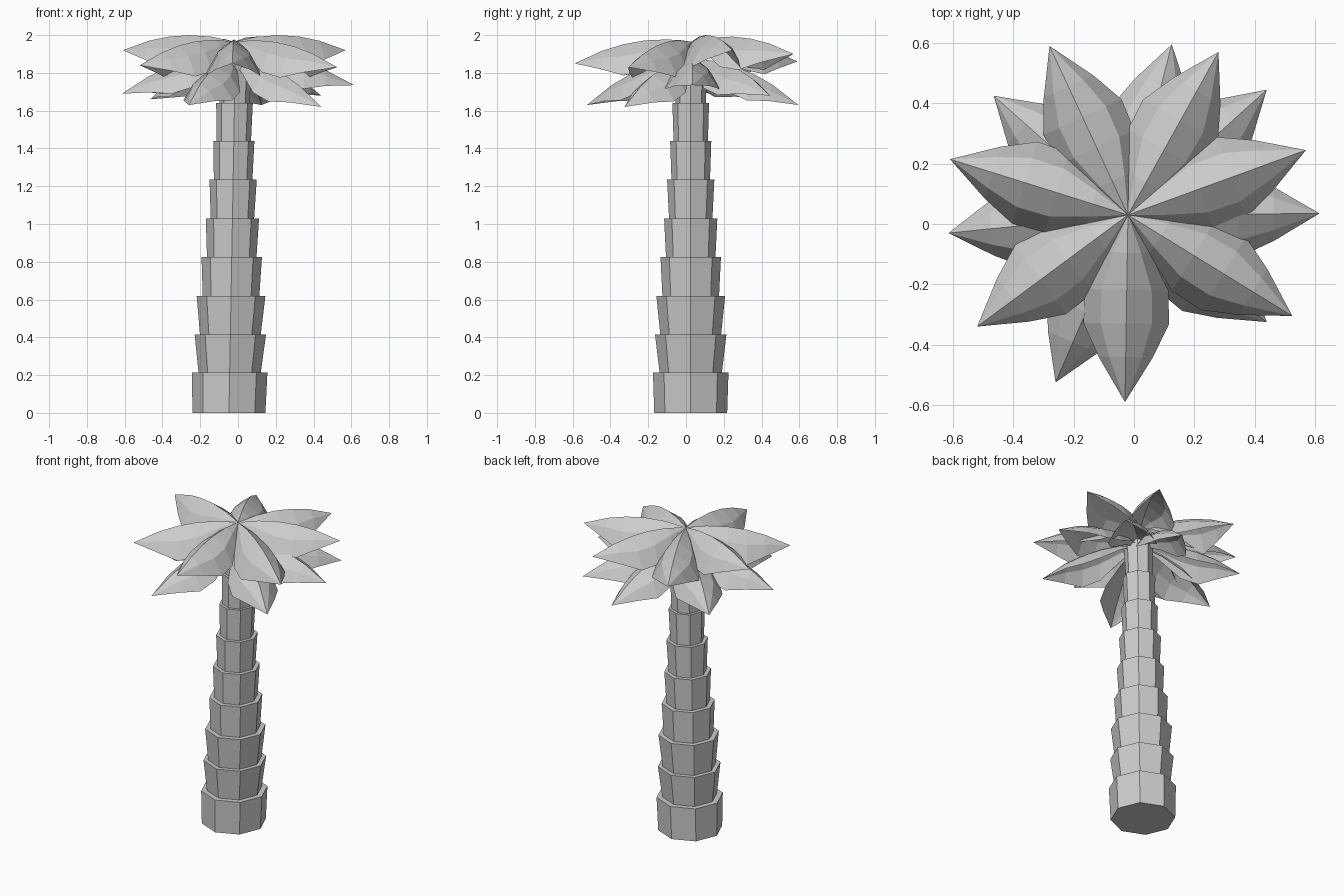
import bpy, bmesh, math
from mathutils import Vector

if "Cube" in bpy.data.objects:
    bpy.data.objects.remove(bpy.data.objects["Cube"])


def finish(name, bm):
    bmesh.ops.recalc_face_normals(bm, faces=bm.faces)
    mesh = bpy.data.meshes.new(name)
    bm.to_mesh(mesh)
    bm.free()
    obj = bpy.data.objects.new(name, mesh)
    bpy.context.collection.objects.link(obj)


# Trunk: octagonal bands, each flaring upward, leaning slightly
bands = [(0.193, 0.200), (0.165, 0.189), (0.161, 0.182), (0.150, 0.160),
         (0.131, 0.141), (0.115, 0.125), (0.102, 0.109), (0.091, 0.097), (0.080, 0.088)]
heights = [0, 0.215, 0.415, 0.62, 0.825, 1.03, 1.235, 1.44, 1.64, 1.86]
bm = bmesh.new()
rings = []
for i, radii in enumerate(bands):
    for r, z in zip(radii, heights[i:i + 2]):
        cx = -0.048 + 0.018 * z
        rings.append([bm.verts.new((cx + r * math.cos(k * math.pi / 4),
                                    0.025 + r * math.sin(k * math.pi / 4), z)) for k in range(8)])
for a, b in zip(rings, rings[1:]):
    for k in range(8):
        bm.faces.new((a[k], a[(k + 1) % 8], b[(k + 1) % 8], b[k]))
bm.faces.new(rings[0])
bm.faces.new(rings[-1])
finish("trunk", bm)


# Leaf: folded, arched blade; stations are (fraction of length, half width, edge drop)
stations = [(0.2, 0.075, 0.08), (0.4, 0.138, 0.16), (0.58, 0.142, 0.165), (0.76, 0.09, 0.10)]
section = [(-1, 1), (-0.6, 0.38), (0, 0), (0.6, 0.38), (1, 1)]


def leaf(name, root, tip, bump, drop_scale):
    root, tip = Vector(root), Vector(tip)
    side = Vector((-(tip.y - root.y), tip.x - root.x, 0)).normalized()
    bm = bmesh.new()
    rows = []
    for t, width, drop in stations:
        rib = root.lerp(tip, t)
        rib.z += bump * 4 * t * (1 - t)
        rows.append([bm.verts.new(rib + side * width * s - Vector((0, 0, drop * drop_scale * d)))
                     for s, d in section])
    start, end = bm.verts.new(root), bm.verts.new(tip)
    for k in range(4):
        bm.faces.new((start, rows[0][k], rows[0][k + 1]))
        bm.faces.new((end, rows[-1][k + 1], rows[-1][k]))
        for a, b in zip(rows, rows[1:]):
            bm.faces.new((a[k], b[k], b[k + 1], a[k + 1]))
    finish(name, bm)


# Upper and lower crown of seven leaves each
upper = [(0.28, 0.57, 1.90), (0.57, 0.245, 1.92), (0.525, -0.305, 1.83), (-0.03, -0.59, 1.85),
         (-0.52, -0.34, 1.84), (-0.61, 0.215, 1.92), (-0.28, 0.59, 1.86)]
lower = [(0.125, 0.595, 1.63), (0.44, 0.445, 1.68), (0.615, 0.035, 1.735), (0.44, -0.325, 1.62),
         (-0.26, -0.525, 1.63), (-0.615, -0.03, 1.69), (-0.465, 0.425, 1.66)]
for i, tip in enumerate(upper):
    leaf(f"upper_leaf_{i + 1}", (-0.02, 0.03, 1.965), tip, 0.055, 1.0)
for i, tip in enumerate(lower):
    leaf(f"lower_leaf_{i + 1}", (-0.02, 0.03, 1.86), tip, 0.07, 0.85)
